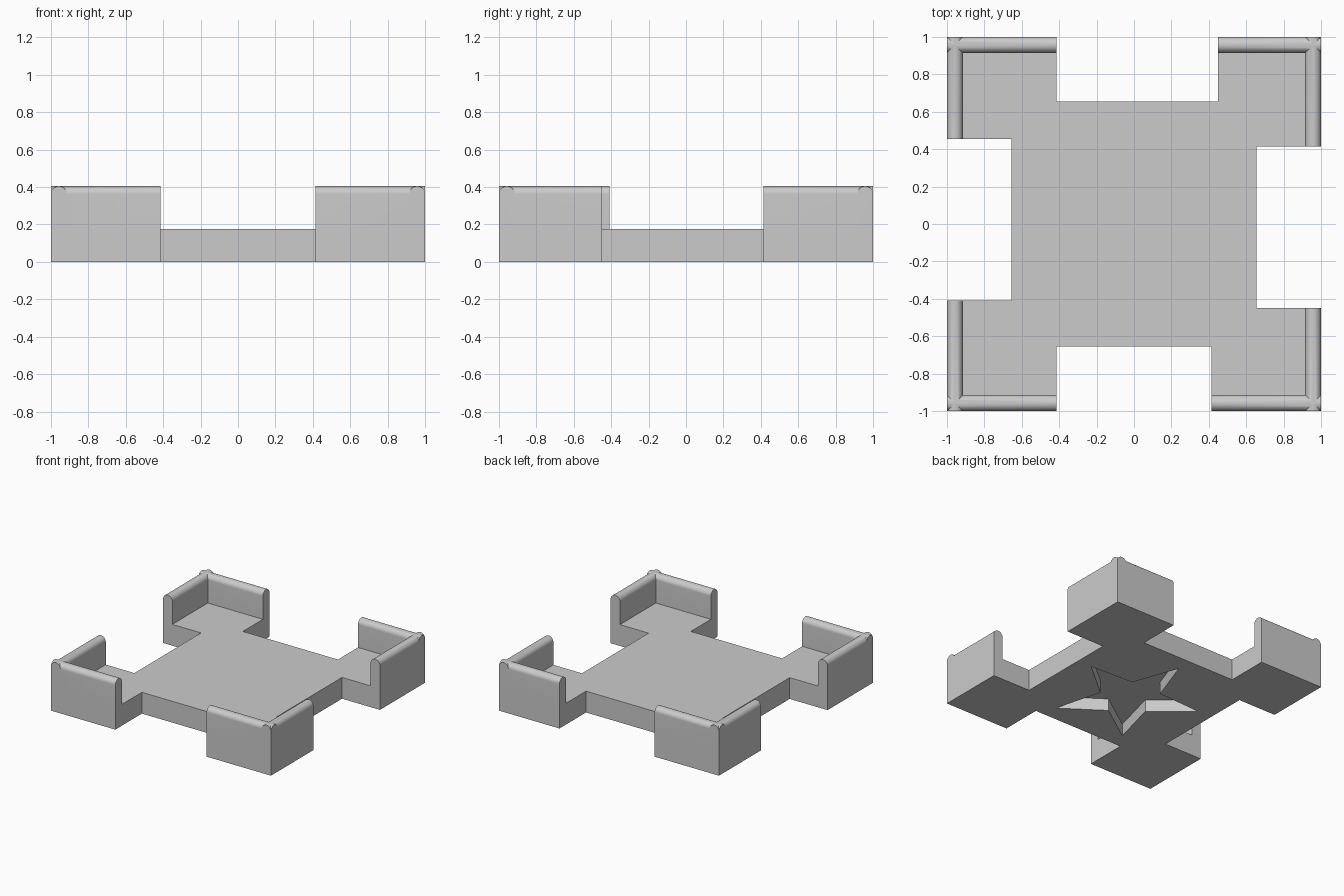
import bpy, bmesh, math
from mathutils import Vector

cube = bpy.data.objects.get("Cube")
if cube:
    bpy.data.objects.remove(cube, do_unlink=True)

BASE_H, WALL_H, WALL_T = 0.175, 0.405, 0.085
NECK = 0.655          # half width of the central plate
STAR_DEPTH = 0.1

grey = bpy.data.materials.new("plain_grey")
grey.use_nodes = True
colour = (0.6, 0.6, 0.6, 1)
grey.diffuse_color = colour
grey.node_tree.nodes["Principled BSDF"].inputs["Base Color"].default_value = colour


def prism(name, points, direction):
    """Extrude a closed 3D profile into a solid object."""
    bm = bmesh.new()
    face = bm.faces.new([bm.verts.new(p) for p in points])
    new = bmesh.ops.extrude_face_region(bm, geom=[face])["geom"]
    bmesh.ops.translate(bm, vec=Vector(direction),
                        verts=[g for g in new if isinstance(g, bmesh.types.BMVert)])
    bmesh.ops.recalc_face_normals(bm, faces=bm.faces)
    mesh = bpy.data.meshes.new(name)
    bm.to_mesh(mesh)
    bm.free()
    mesh.materials.append(grey)
    obj = bpy.data.objects.new(name, mesh)
    bpy.context.collection.objects.link(obj)
    return obj


def combine(target, tool, operation):
    """Boolean the tool into the target and discard the tool."""
    tool.hide_render = True
    bpy.context.view_layer.objects.active = target
    mod = target.modifiers.new(operation.title(), 'BOOLEAN')
    mod.operation, mod.solver, mod.object = operation, 'EXACT', tool
    bpy.ops.object.modifier_apply(modifier=mod.name)
    bpy.data.objects.remove(tool, do_unlink=True)


def wall_profile(outer):
    """Upright strip with a half-round top, as (across, height) pairs."""
    r = WALL_T / 2
    mid = outer - math.copysign(r, outer)
    arc = [(mid + r * math.cos(math.pi * i / 24), WALL_H - r + r * math.sin(math.pi * i / 24))
           for i in range(25)]
    return [(mid - r, 0), (mid + r, 0)] + arc


# Corner pads: sign of x, sign of y, inner x limit, inner y limit
corners = [(-1, -1, 0.415, 0.41), (1, -1, 0.415, 0.45),
           (1, 1, 0.45, 0.415), (-1, 1, 0.415, 0.455)]

# Base plate with four notched sides
outline = []
for sx, sy, ix, iy in corners:
    pad = [(ix, NECK), (ix, 1), (1, 1), (1, iy), (NECK, iy)]
    if sx * sy > 0:
        pad.reverse()
    outline += [(sx * x, sy * y, 0) for x, y in pad]
tray = prism("corner_walled_tray", outline, (0, 0, BASE_H))

# Two round-topped walls on the outside of each corner pad
for sx, sy, ix, iy in corners:
    along_x = prism("wall_along_x", [(sx, a, h) for a, h in wall_profile(sy)],
                    (-sx * (1 - ix), 0, 0))
    along_y = prism("wall_along_y", [(a, sy, h) for a, h in wall_profile(sx)],
                    (0, -sy * (1 - iy), 0))
    combine(along_x, along_y, 'UNION')
    combine(tray, along_x, 'UNION')

# Star-shaped recess in the underside
star = []
for i in range(10):
    angle = math.pi / 2 + i * math.pi / 5
    size = 0.42 if i % 2 else 1
    star.append((0.552 * size * math.cos(angle), 0.58 * size * math.sin(angle) - 0.055, -0.1))
combine(tray, prism("star_cutter", star, (0, 0, 0.1 + STAR_DEPTH)), 'DIFFERENCE')

# Smooth rounded tops, sharp corners
bpy.ops.object.select_all(action='DESELECT')
tray.select_set(True)
bpy.context.view_layer.objects.active = tray
bpy.ops.object.shade_smooth_by_angle(angle=math.radians(30))
